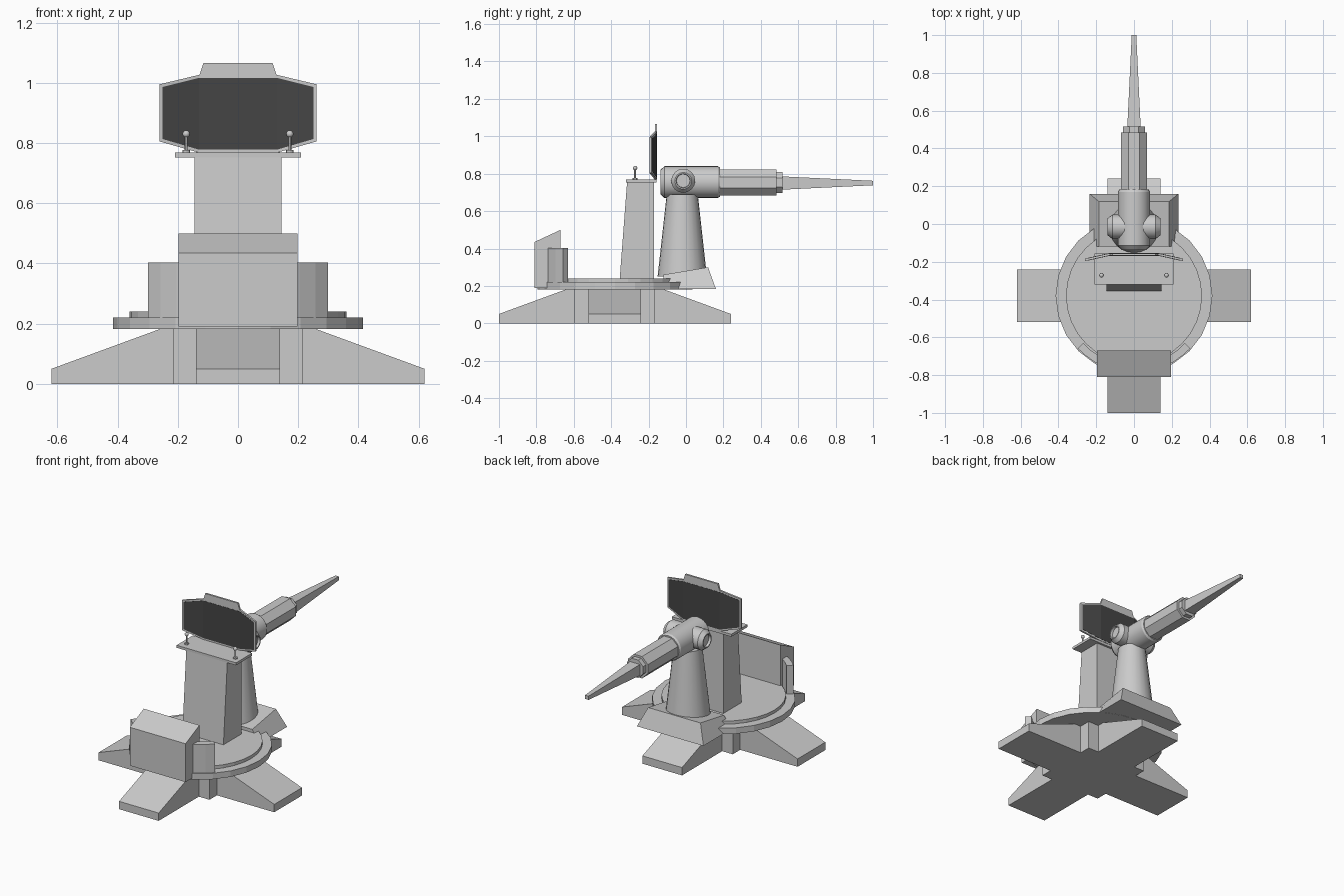
import bpy, bmesh, math
from mathutils import Vector

if "Cube" in bpy.data.objects:
    bpy.data.objects.remove(bpy.data.objects["Cube"])

CY = -0.38  # centre of the base and turntable


def loft(name, rings, smooth=False, mat=None):
    """Skin a list of equal-length rings and cap both ends."""
    bm = bmesh.new()
    vs = [[bm.verts.new(p) for p in r] for r in rings]
    n = len(rings[0])
    for a, b in zip(vs, vs[1:]):
        for i in range(n):
            j = (i + 1) % n
            bm.faces.new((a[i], a[j], b[j], b[i]))
    bm.faces.new(vs[0])
    bm.faces.new(vs[-1])
    bmesh.ops.recalc_face_normals(bm, faces=bm.faces)
    me = bpy.data.meshes.new(name)
    bm.to_mesh(me)
    bm.free()
    if smooth:
        me.polygons.foreach_set("use_smooth", [True] * len(me.polygons))
        me.set_sharp_from_angle(angle=math.radians(30))
    if mat:
        me.materials.append(mat)
    ob = bpy.data.objects.new(name, me)
    bpy.context.collection.objects.link(ob)
    return ob


def rect(x0, x1, y0, y1, z):
    return [(x0, y0, z), (x1, y0, z), (x1, y1, z), (x0, y1, z)]


def box(name, x0, x1, y0, y1, z0, z1):
    return loft(name, [rect(x0, x1, y0, y1, z0), rect(x0, x1, y0, y1, z1)])


def lathe(name, axis, centre, steps, n=24, smooth=True, turn=0.0):
    """Round body along an axis; steps are (position on axis, radius)."""
    k = "xyz".index(axis)
    rings = []
    for t, r in steps:
        ring = []
        for i in range(n):
            a = 2 * math.pi * i / n + turn
            p = Vector(centre)
            p[(k + 1) % 3] += r * math.cos(a)
            p[(k + 2) % 3] += r * math.sin(a)
            p[k] += t
            ring.append(p)
        rings.append(ring)
    return loft(name, rings, smooth)


def extrude_x(name, profile, x0, x1):
    return loft(name, [[(x, y, z) for y, z in profile] for x in (x0, x1)])


# Cross-shaped base
box("base_hub", -0.215, 0.215, CY - 0.215, CY + 0.215, 0, 0.182)
arm = [(0.1, 0), (0.62, 0), (0.62, 0.05), (0.26, 0.182), (0.1, 0.182)]
for i in range(4):
    ob = extrude_x("base_arm", arm, -0.14, 0.14)
    ob.location = (0, CY, 0)
    ob.rotation_euler.z = i * math.pi / 2

# Turntable
lathe("turntable", "z", (0, CY, 0), [(0.182, 0.415), (0.22, 0.415)], 24, False)
lathe("turntable_top", "z", (0, CY, 0), [(0.21, 0.36), (0.24, 0.36)], 32, False)

# Front cabinet with sloped top, and curved shields beside it
extrude_x("front_cabinet", [(-0.81, 0.19), (-0.67, 0.19), (-0.67, 0.5), (-0.81, 0.435)], -0.197, 0.197)
for s in (-1, 1):
    rings = []
    for deg in (-65, -60, -51, -43):
        c, d = math.cos(math.radians(deg)), math.sin(math.radians(deg))
        rings.append([(s * r * c, CY + r * d, z) for r, z in
                      ((0.368, 0.2), (0.408, 0.2), (0.408, 0.403), (0.368, 0.403))])
    loft("curved_shield", rings)

# Tapered pillar, shelf and knobs
extrude_x("pillar", [(-0.355, 0.23), (-0.17, 0.23), (-0.17, 0.755), (-0.315, 0.755)], -0.145, 0.145)
box("pillar_shelf", -0.21, 0.21, -0.32, -0.157, 0.752, 0.768)
for s in (-1, 1):
    ball = [(0.83 - 0.012 * math.cos(a), max(0.001, 0.012 * math.sin(a)))
            for a in (math.pi * i / 8 for i in range(9))]
    lathe("knob_ball", "z", (s * 0.172, -0.272, 0), ball, 12)
    lathe("knob_stem", "z", (s * 0.172, -0.272, 0),
          [(0.765, 0.013), (0.776, 0.013), (0.777, 0.005), (0.825, 0.005)], 12)

# Bent antenna panel: grey frame, dark face
dark = bpy.data.materials.new("dark_panel")
dark.diffuse_color = (0.06, 0.06, 0.06, 1)
dark.use_nodes = True
dark.node_tree.nodes["Principled BSDF"].inputs["Base Color"].default_value = dark.diffuse_color


def panel(name, cols, t, mat=None):
    loft(name, [[(x, y - t, z0), (x, y + t, z0), (x, y + t, z1), (x, y - t, z1)]
                for x, y, z0, z1 in cols], mat=mat)


panel("antenna_frame", [(-0.26, -0.19, 0.805, 0.995), (-0.13, -0.161, 0.768, 1.026),
                        (0.13, -0.161, 0.768, 1.026), (0.26, -0.19, 0.805, 0.995)], 0.006)
panel("antenna_face", [(-0.25, -0.1878, 0.813, 0.986), (-0.13, -0.161, 0.778, 1.016),
                       (0.13, -0.161, 0.778, 1.016), (0.25, -0.1878, 0.813, 0.986)], 0.0072, dark)
loft("antenna_top_tab", [[(-0.13, y, 1.02), (0.13, y, 1.02), (0.115, y, 1.065), (-0.115, y, 1.065)]
                         for y in (-0.167, -0.155)])

# Gun foot: frustum with a sloped top
foot_top = [(-0.185, -0.12, 0.26), (0.185, -0.12, 0.26), (0.185, 0.118, 0.3), (-0.185, 0.118, 0.3)]
loft("gun_foot", [rect(-0.235, 0.235, -0.12, 0.16, 0.183), foot_top])
lathe("gun_column", "z", (0, -0.02, 0), [(0.25, 0.132), (0.69, 0.083)], 24)

# Breech, trunnions and barrel
lathe("breech", "y", (0, 0, 0.755),
      [(-0.137, 0.065), (-0.115, 0.085), (0.17, 0.085), (0.182, 0.078)], 24)
for s in (-1, 1):
    lathe("trunnion", "x", (0, -0.015, 0.762),
          [(s * 0.04, 0.064), (s * 0.115, 0.064), (s * 0.14, 0.045),
           (s * 0.14, 0.038), (s * 0.125, 0.036)], 16)
k = 1 / math.cos(math.pi / 8)
lathe("barrel_housing", "y", (0, 0, 0.753), [(0.15, 0.07 * k), (0.485, 0.07 * k)],
      8, False, math.pi / 8)
lathe("barrel_collar", "y", (0, 0, 0.753), [(0.46, 0.057 * k), (0.515, 0.057 * k)],
      8, False, math.pi / 8)
q = math.sqrt(2)
lathe("barrel", "y", (0, 0, 0.75), [(0.5, 0.036 * q), (1.0, 0.012 * q)],
      4, False, math.pi / 4)
